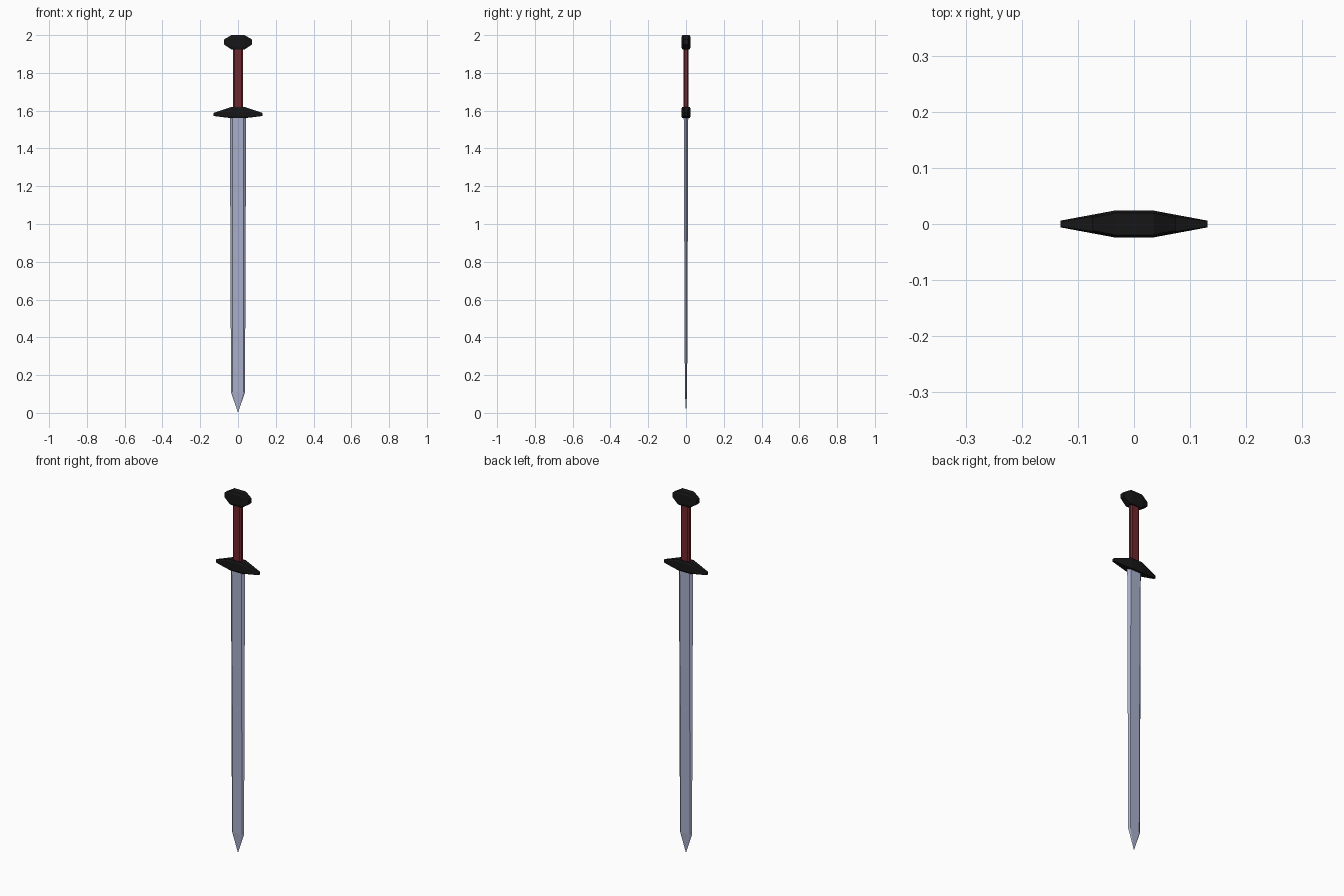
import bpy, bmesh

if "Cube" in bpy.data.objects:
    bpy.data.objects.remove(bpy.data.objects["Cube"])


def material(name, rgb):
    m = bpy.data.materials.new(name)
    m.diffuse_color = (*rgb, 1)
    m.use_nodes = True
    m.node_tree.nodes["Principled BSDF"].inputs["Base Color"].default_value = m.diffuse_color
    return m


steel = material("steel", (0.40, 0.43, 0.60))
black = material("black_iron", (0.008, 0.008, 0.008))
red = material("red_leather", (0.16, 0.02, 0.025))


def loft(name, rings, mat, tip=None):
    """Skin a series of equal-length rings, capping the ends (or closing to a tip)."""
    bm = bmesh.new()
    loops = [[bm.verts.new(p) for p in ring] for ring in rings]
    n = len(loops[0])
    for a, b in zip(loops, loops[1:]):
        for i in range(n):
            j = (i + 1) % n
            bm.faces.new((a[i], a[j], b[j], b[i]))
    bm.faces.new(loops[0])
    if tip:
        t = bm.verts.new(tip)
        for i in range(n):
            bm.faces.new((loops[-1][i], loops[-1][(i + 1) % n], t))
    else:
        bm.faces.new(loops[-1])
    bmesh.ops.recalc_face_normals(bm, faces=bm.faces)
    mesh = bpy.data.meshes.new(name)
    bm.to_mesh(mesh)
    bm.free()
    mesh.materials.append(mat)
    obj = bpy.data.objects.new(name, mesh)
    bpy.context.collection.objects.link(obj)
    return obj


def blade_ring(z, edge, flat, thick):
    return [(edge, 0, z), (flat, thick, z), (-flat, thick, z),
            (-edge, 0, z), (-flat, -thick, z), (flat, -thick, z)]


def chamfered(a, b, ca, cb):
    """Octagon: rectangle with half sizes a, b and cut corners."""
    return [(a, b - cb), (a - ca, b), (ca - a, b), (-a, b - cb),
            (-a, cb - b), (ca - a, -b), (a - ca, -b), (a, cb - b)]


def cross_piece(name, sections):
    """Lofted along x; each section is (x, half depth, z low, z high)."""
    rings = []
    for x, y, lo, hi in sections:
        mid, h = (lo + hi) / 2, (hi - lo) / 2
        rings.append([(x, p, mid + q) for p, q in chamfered(y, h, y * 0.2, h * 0.3)])
    return loft(name, rings, black)


# Blade: flat centre with bevelled edges, tapering to a point
loft("blade", [blade_ring(1.575, 0.043, 0.030, 0.012),
               blade_ring(0.11, 0.037, 0.028, 0.006)], steel, tip=(0, 0, 0))

# Grip: flattened bar with cut corners
grip = chamfered(0.027, 0.013, 0.008, 0.006)
loft("grip", [[(x, y, z) for x, y in grip] for z in (1.60, 1.94)], red)

# Guard and pommel: thick middle, narrowing to both ends
guard_half = [(0.131, 0.006, 1.572, 1.588), (0.034, 0.024, 1.560, 1.620)]
pommel_half = [(0.074, 0.014, 1.950, 1.977), (0.035, 0.024, 1.924, 2.0)]
for name, half in (("guard", guard_half), ("pommel", pommel_half)):
    mirrored = [(-x, y, lo, hi) for x, y, lo, hi in half]
    cross_piece(name, mirrored + half[::-1])
